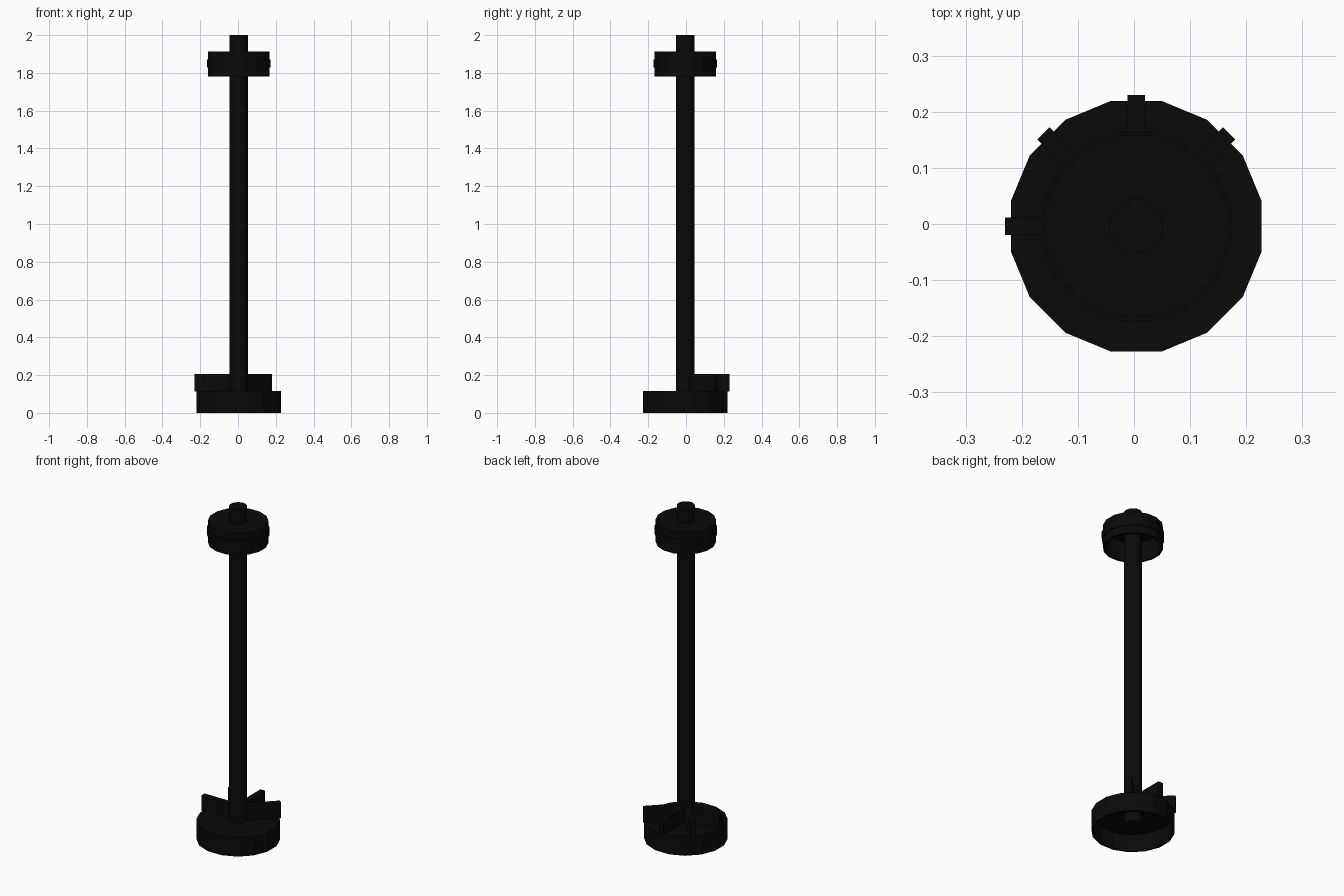
import bpy, bmesh, math
from mathutils import Matrix, Vector

default = bpy.data.objects.get("Cube")
if default:
    bpy.data.objects.remove(default, do_unlink=True)

CENTRE = Vector((0.004, -0.004, 0))
SIDES = 16

black = bpy.data.materials.new("matte black")
black.use_nodes = True
colour = (0.003, 0.003, 0.003, 1)
black.diffuse_color = colour
black.node_tree.nodes["Principled BSDF"].inputs["Base Color"].default_value = colour


def finish(name, bm):
    bmesh.ops.recalc_face_normals(bm, faces=bm.faces)
    mesh = bpy.data.meshes.new(name)
    bm.to_mesh(mesh)
    bm.free()
    mesh.materials.append(black)
    obj = bpy.data.objects.new(name, mesh)
    obj.location = CENTRE
    bpy.context.collection.objects.link(obj)
    return obj


def lathe(name, profile):
    """Revolve a (radius, height) profile that starts and ends on the axis."""
    bm = bmesh.new()
    turn = Matrix.Rotation(math.pi / SIDES, 3, 'Z')
    verts = [bm.verts.new(turn @ Vector((r, 0, z))) for r, z in profile]
    edges = [bm.edges.new(pair) for pair in zip(verts, verts[1:])]
    bmesh.ops.spin(bm, geom=verts + edges, cent=(0, 0, 0), axis=(0, 0, 1),
                   angle=math.tau, steps=SIDES, use_merge=False)
    bmesh.ops.remove_doubles(bm, verts=bm.verts, dist=0.0005)
    return finish(name, bm)


def fin(name, angle):
    """Upright plate reaching from the pole past the edge of the base."""
    length, width, low, high = 0.234, 0.031, 0.113, 0.205
    bm = bmesh.new()
    bmesh.ops.create_cube(bm, size=1)
    bmesh.ops.scale(bm, vec=(length, width, high - low), verts=bm.verts)
    bmesh.ops.translate(bm, vec=(length / 2, 0, (low + high) / 2), verts=bm.verts)
    obj = finish(name, bm)
    obj.rotation_euler.z = math.radians(angle)


# Tall shaft
lathe("pole", [(0, 0.04), (0.049, 0.04), (0.049, 2), (0, 2)])

# Hollow cup at the foot, open underneath
lathe("base_cup", [(0, 0.115), (0.228, 0.115), (0.228, 0),
                   (0.216, 0), (0.216, 0.103), (0, 0.103)])

# Hollow cap near the top, with a raised band round its side
lathe("top_cap", [(0, 1.912), (0.165, 1.912), (0.165, 1.872), (0.171, 1.872),
                  (0.171, 1.828), (0.165, 1.828), (0.165, 1.78),
                  (0.153, 1.78), (0.153, 1.9), (0, 1.9)])

# Four fins fanned over the back half of the base
for i, side in enumerate(("back_left", "back", "back_right", "right")):
    fin("fin_" + side, 45 * (i + 1))
